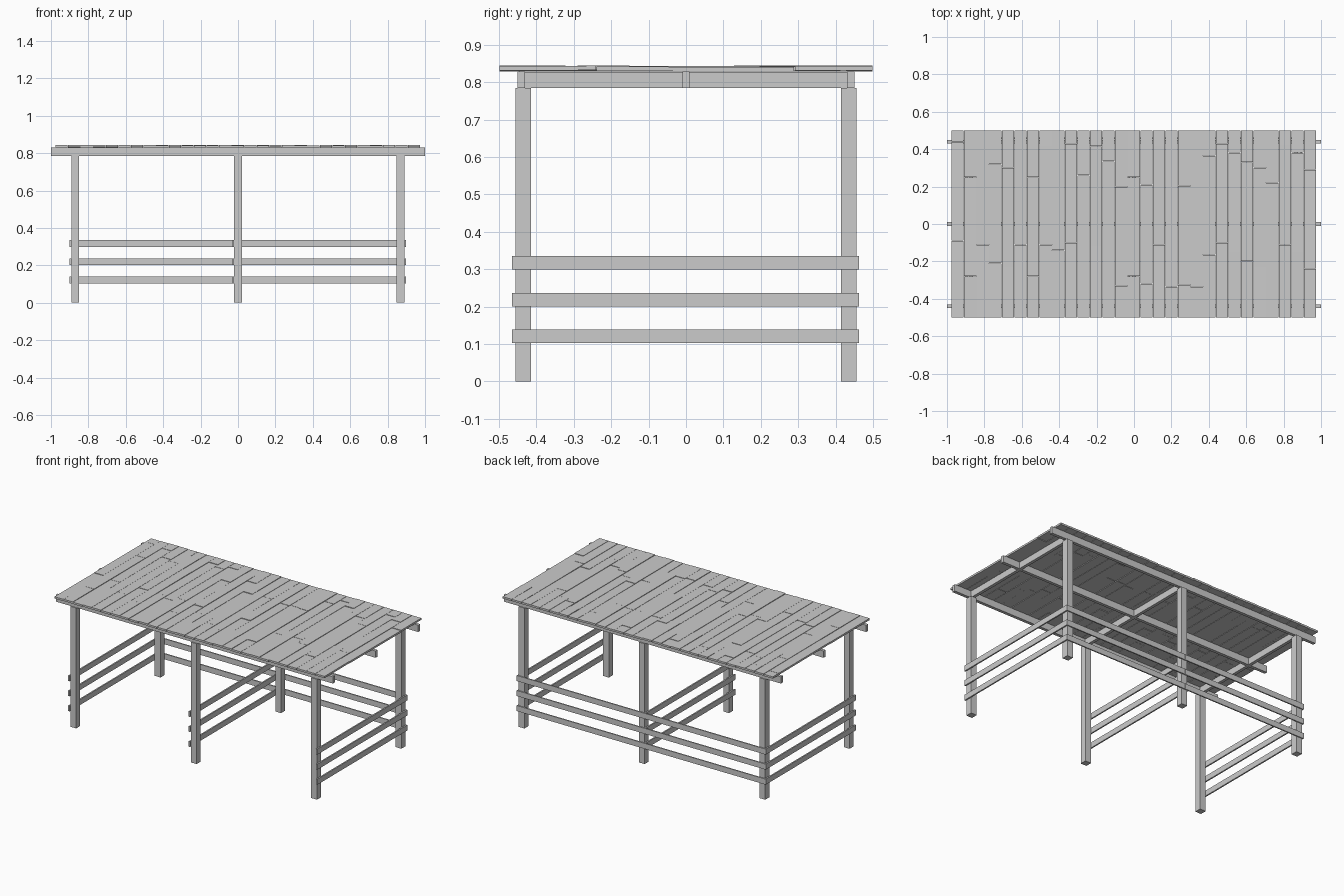
import bpy, bmesh, random
from mathutils import Matrix, Vector

random.seed(4)
if "Cube" in bpy.data.objects:
    bpy.data.objects.remove(bpy.data.objects["Cube"])

grey = bpy.data.materials.new("weathered grey wood")
grey.use_nodes = True
colour = (0.6, 0.6, 0.6, 1)
grey.diffuse_color = colour
grey.node_tree.nodes["Principled BSDF"].inputs["Base Color"].default_value = colour


def add_box(bm, low, high, tilt=0.0):
    """Box between two corners, optionally tilted about its long y axis centre."""
    low, high = Vector(low), Vector(high)
    size = high - low
    place = (Matrix.Translation((low + high) / 2) @ Matrix.Rotation(tilt, 4, "X")
             @ Matrix.Diagonal((*size, 1)))
    bmesh.ops.create_cube(bm, size=1, matrix=place)


def make(name, boxes):
    mesh = bpy.data.meshes.new(name)
    bm = bmesh.new()
    for b in boxes:
        add_box(bm, *b)
    bm.to_mesh(mesh)
    bm.free()
    mesh.materials.append(grey)
    obj = bpy.data.objects.new(name, mesh)
    bpy.context.collection.objects.link(obj)
    return obj


POST_X = {"right": -0.87, "middle": 0.0, "left": 0.868}
POST_Y = {"front": -0.435, "back": 0.435}
RAIL_Z = (0.121, 0.219, 0.317)
HALF = 0.021          # half post width
BEAM_LOW, BEAM_TOP = 0.785, 0.829

# Posts
for side, x in POST_X.items():
    for end, y in POST_Y.items():
        make(f"{end}_{side}_post",
             [((x - HALF, y - HALF, 0), (x + HALF, y + HALF, BEAM_LOW))])

# Cross beams on the posts and long beams under the roof
for side, x in POST_X.items():
    make(f"{side}_cross_beam",
         [((x - 0.01, -0.43, BEAM_LOW), (x + 0.01, 0.43, BEAM_TOP - 0.002))])
for name, y in (("front", -0.44), ("middle", 0), ("back", 0.44)):
    make(f"{name}_long_beam",
         [((-1, y - 0.01, BEAM_LOW), (1, y + 0.01, BEAM_TOP))])

# Side and middle rails, fixed to one face of the posts
for side, x in POST_X.items():
    face = x + HALF if side == "left" else x - HALF - 0.009
    make(f"{side}_rails",
         [((face, -0.465, z - 0.018), (face + 0.009, 0.462, z + 0.018))
          for z in RAIL_Z])

# Back rails, two lengths meeting on the middle post
for side, x0, x1 in (("right", -0.9, -0.001), ("left", 0.001, 0.898)):
    make(f"back_{side}_rails",
         [((x0, 0.455, z - 0.018), (x1, 0.463, z + 0.018)) for z in RAIL_Z])

# Roof planks: each row is cut twice, the cuts a fixed plank length apart
CUTS = (.44, .25, .42, .32, .30, .42, .25, .42, .39, .43, .26, .415, .335, .2, .25,
        .21, .42, .195, .205, .195, .365, .43, .38, .33, .3, .22, .42, .38, .29)
PLANK, START, END = 0.53, -0.977, 0.975
pitch = (END - START) / len(CUTS)
planks = []
for i, cut in enumerate(CUTS):
    x = START + i * pitch
    for y0, y1 in ((-0.5, cut - PLANK), (cut - PLANK, cut), (cut, 0.5)):
        z = BEAM_TOP + random.uniform(0, 0.003)
        tilt = random.uniform(-0.004, 0.004)
        planks.append(((x + 0.001, y0 + 0.001, z),
                       (x + pitch - 0.001, y1 - 0.001, z + 0.012), tilt))
make("roof_planks", planks)
